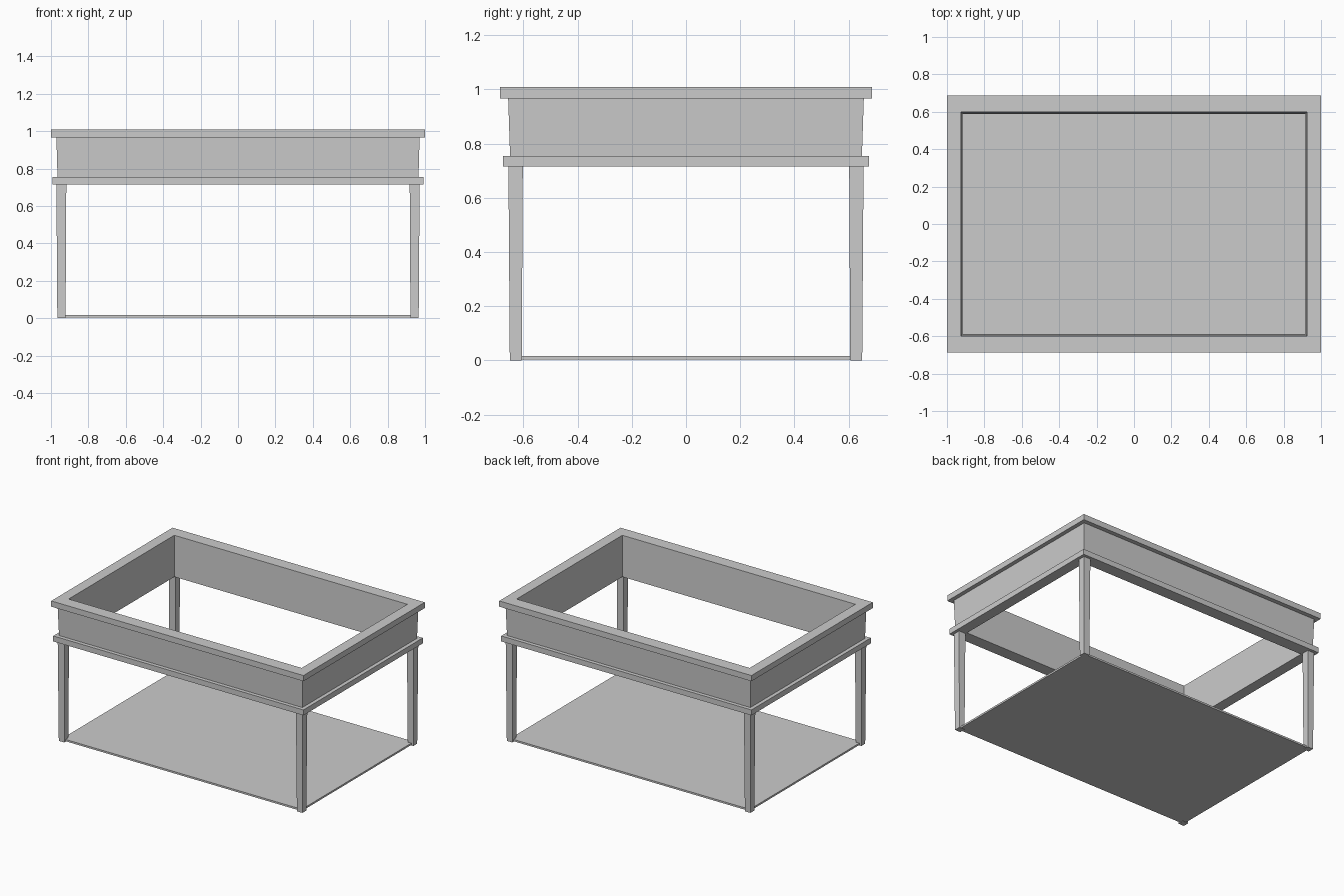
import bpy, bmesh

if "Cube" in bpy.data.objects:
    bpy.data.objects.remove(bpy.data.objects["Cube"])


def make_object(name, bm):
    bmesh.ops.recalc_face_normals(bm, faces=bm.faces)
    mesh = bpy.data.meshes.new(name)
    bm.to_mesh(mesh)
    bm.free()
    obj = bpy.data.objects.new(name, mesh)
    bpy.context.collection.objects.link(obj)
    return obj


def rect(bm, x0, x1, y0, y1, z):
    return [bm.verts.new((x, y, z)) for x, y in ((x0, y0), (x1, y0), (x1, y1), (x0, y1))]


def bridge(bm, a, b):
    for i in range(4):
        j = (i + 1) % 4
        bm.faces.new((a[i], a[j], b[j], b[i]))


def tapered_box(name, low, high):
    bm = bmesh.new()
    a, b = rect(bm, *low), rect(bm, *high)
    bridge(bm, a, b)
    bm.faces.new(a)
    bm.faces.new(b)
    return make_object(name, bm)


# Apron frame: half-width, half-depth, height of its moulded cross-section
profile = [
    (0.916, 0.588, 0.716), (0.992, 0.676, 0.716),   # lower moulding
    (0.992, 0.676, 0.755), (0.965, 0.649, 0.755),
    (0.971, 0.656, 0.967), (1.000, 0.687, 0.967),   # flared apron to top rim
    (1.000, 0.687, 1.008), (0.924, 0.598, 1.008),
]
bm = bmesh.new()
rings = [rect(bm, -x, x, -y, y, z) for x, y, z in profile]
for i, ring in enumerate(rings):
    bridge(bm, ring, rings[(i + 1) % len(rings)])
make_object("apron_frame", bm)

# Legs, slightly thicker at the top
for sx, side in ((-1, "left"), (1, "right")):
    for sy, end in ((-1, "front"), (1, "back")):
        tapered_box(f"{end}_{side}_leg",
                    (sx * 0.922, sx * 0.966, sy * 0.606, sy * 0.650, 0.0),
                    (sx * 0.918, sx * 0.971, sy * 0.602, sy * 0.655, 0.716))

# Thin shelf near the floor
tapered_box("bottom_shelf",
            (-0.95, 0.95, -0.635, 0.635, 0.003),
            (0.95 * -1, 0.95, -0.635, 0.635, 0.016))
